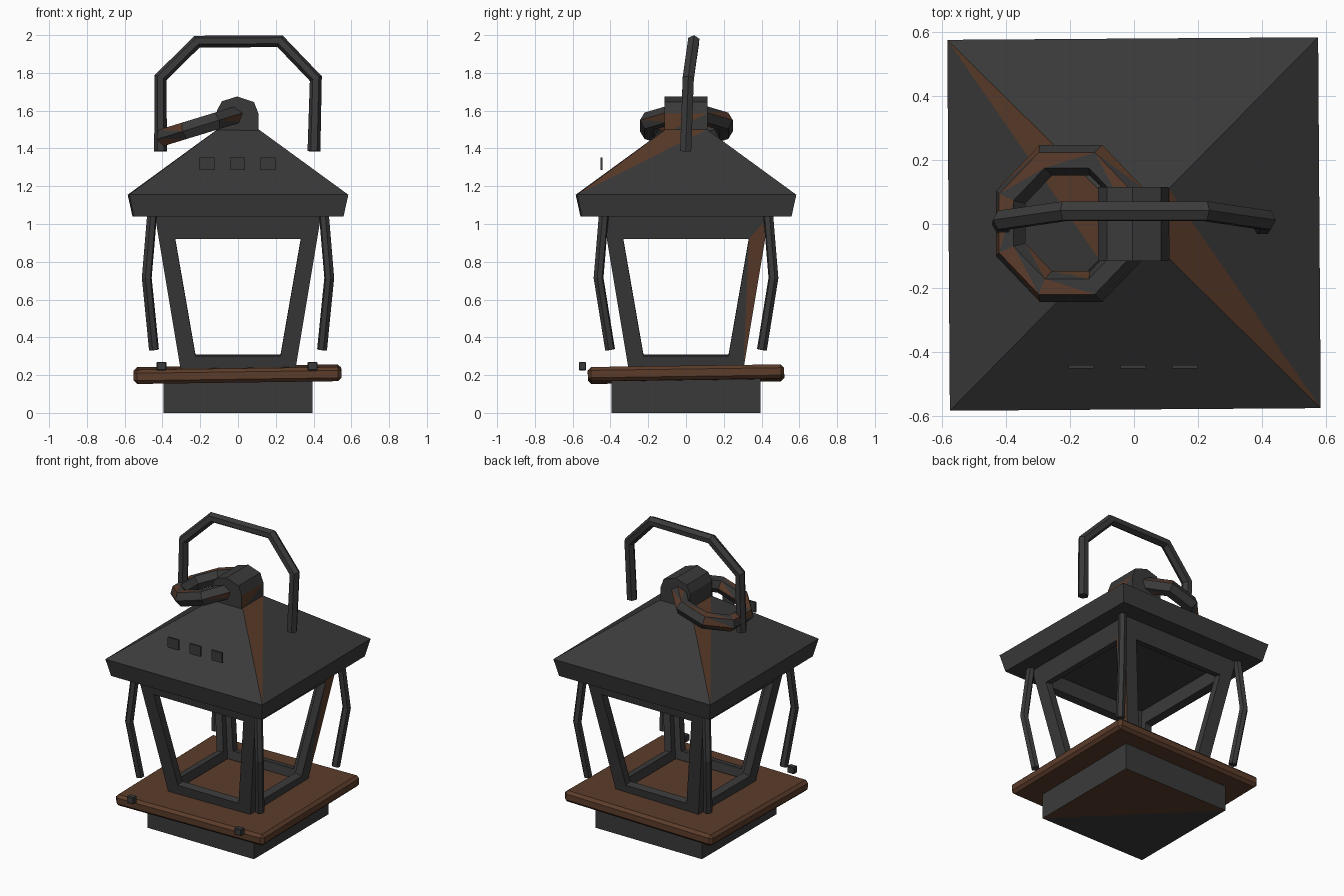
import bpy, bmesh, random
from math import radians
from mathutils import Matrix, Vector

cube = bpy.data.objects.get("Cube")
if cube:
    bpy.data.objects.remove(cube, do_unlink=True)


def material(name, rgb):
    m = bpy.data.materials.new(name)
    m.use_nodes = True
    m.diffuse_color = (*rgb, 1)
    m.node_tree.nodes["Principled BSDF"].inputs["Base Color"].default_value = (*rgb, 1)
    return m


IRON = material("dark_iron", (0.042, 0.042, 0.042))
RUST = material("brown_rust", (0.105, 0.045, 0.023))


def finish(name, bm, mats=(IRON, RUST)):
    me = bpy.data.meshes.new(name)
    bm.to_mesh(me)
    bm.free()
    for m in mats:
        me.materials.append(m)
    ob = bpy.data.objects.new(name, me)
    bpy.context.collection.objects.link(ob)
    return ob


def loft(rings):
    """Closed solid through rings of points."""
    bm = bmesh.new()
    loops = [[bm.verts.new(p) for p in r] for r in rings]
    n = len(loops[0])
    for a, b in zip(loops, loops[1:]):
        for i in range(n):
            j = (i + 1) % n
            bm.faces.new((a[i], a[j], b[j], b[i]))
    bm.faces.new(loops[0])
    bm.faces.new(loops[-1])
    bmesh.ops.recalc_face_normals(bm, faces=bm.faces)
    return bm


def square(h, z):
    return [(-h, -h, z), (h, -h, z), (h, h, z), (-h, h, z)]


def stain(bm, p, q, r):
    """Split a quad from p to r and colour the triangle p, q, r brown."""
    vs = [min(bm.verts, key=lambda v: (v.co - Vector(c)).length) for c in (p, q, r)]
    bmesh.ops.connect_verts(bm, verts=[vs[0], vs[2]])
    for f in bm.faces:
        if set(f.verts) == set(vs):
            f.material_index = 1


def box(name, size, loc, bevel=0, rot=(0, 0, 0), mats=(IRON,)):
    bm = bmesh.new()
    bmesh.ops.create_cube(bm, size=1)
    bmesh.ops.scale(bm, vec=size, verts=bm.verts)
    if bevel:
        bmesh.ops.bevel(bm, geom=bm.edges[:], offset=bevel, segments=1, affect='EDGES')
    ob = finish(name, bm, mats)
    ob.location = loc
    ob.rotation_euler = [radians(a) for a in rot]
    return ob


def tube(name, points, radius):
    cu = bpy.data.curves.new(name, 'CURVE')
    cu.dimensions = '3D'
    cu.bevel_depth = radius
    cu.bevel_resolution = 1
    cu.use_fill_caps = True
    sp = cu.splines.new('POLY')
    sp.points.add(len(points) - 1)
    for pt, co in zip(sp.points, points):
        pt.co = (*co, 1)
    sp.use_smooth = False
    cu.materials.append(IRON)
    ob = bpy.data.objects.new(name, cu)
    bpy.context.collection.objects.link(ob)


# Base block with half of its underside rusty
bm = loft([square(0.395, 0), square(0.395, 0.18)])
stain(bm, (0.4, -0.4, 0), (0.4, 0.4, 0), (-0.4, 0.4, 0))
finish("base_block", bm)

# Slightly tilted tray and its two front pegs
box("tray", (1.10, 1.04, 0.075), (-0.003, 0, 0.205), 0.018, (0.8, -0.8, 0), (RUST,))
for side, x in (("right", -0.405), ("left", 0.395)):
    box("tray_peg_" + side, (0.052, 0.038, 0.045), (x, -0.548, 0.247), 0.004)

# Tapered cage: four mitred window frames made into one shell
LOW, HIGH = (0.305, 0.235), (0.44, 1.045)
OPEN_LOW, OPEN_HIGH = (0.225, 0.30), (0.333, 0.92)


def depth(z):
    t = (z - LOW[1]) / (HIGH[1] - LOW[1])
    return LOW[0] + t * (HIGH[0] - LOW[0])


bm = bmesh.new()
for k in range(4):
    turn = Matrix.Rotation(radians(90 * k), 3, 'Z')

    def corners(low, high):
        spots = ((-low[0], low[1]), (low[0], low[1]), (high[0], high[1]), (-high[0], high[1]))
        return [bm.verts.new(turn @ Vector((x, -depth(z), z))) for x, z in spots]

    outer, inner = corners(LOW, HIGH), corners(OPEN_LOW, OPEN_HIGH)
    for i in range(4):
        j = (i + 1) % 4
        bm.faces.new((outer[i], outer[j], inner[j], inner[i]))
bmesh.ops.remove_doubles(bm, verts=bm.verts, dist=0.001)
top_in = (depth(OPEN_HIGH[1]), OPEN_HIGH[0], OPEN_HIGH[1])
stain(bm, top_in, (HIGH[0], HIGH[0], HIGH[1]), (LOW[0], LOW[0], LOW[1]))
cage = finish("cage_frame", bm)
sol = cage.modifiers.new("thickness", 'SOLIDIFY')
sol.thickness = 0.05
sol.offset = -1
sol.use_even_offset = True
sol.material_offset = -1

# Bent guard bars at the four corners
for sx, nx in ((-1, "right"), (1, "left")):
    for sy, ny in ((-1, "front"), (1, "back")):
        path = [(0.455, 0.435, 1.05), (0.483, 0.463, 0.715), (0.445, 0.402, 0.335)]
        tube(f"guard_bar_{ny}_{nx}", [(sx * x, sy * y, z) for x, y, z in path], 0.027)

# Roof: rim band and pyramid with two rust streaks
bm = loft([square(0.555, 1.04), square(0.58, 1.155), square(0.11, 1.5)])
for s in (1, -1):
    stain(bm, (s * 0.58, -s * 0.58, 1.155), (s * 0.11, -s * 0.11, 1.5), (s * 0.11, s * 0.11, 1.5))
roof = finish("roof", bm)
roof.rotation_euler.z = radians(0.4)

# Vent plates floating before the roof
for i in range(3):
    box(f"vent_plate_{i + 1}", (0.08, 0.011, 0.068), (-0.165 + 0.162 * i, -0.447, 1.319))

# Rounded cap on top of the roof
arch = [(-0.112, 1.48), (0.108, 1.48), (0.108, 1.585), (0.085, 1.645),
        (-0.005, 1.675), (-0.085, 1.65), (-0.112, 1.6)]
bm = loft([[(x, y, z) for x, z in arch] for y in (-0.115, 0.115)])
stain(bm, (0.108, -0.115, 1.48), (0.108, -0.115, 1.585), (0.108, 0.115, 1.585))
finish("roof_cap", bm)

# Eight-sided ring hanging through the cap
bpy.ops.mesh.primitive_torus_add(major_segments=8, minor_segments=6,
                                 major_radius=0.214, minor_radius=0.052)
ring = bpy.context.object
ring.name = "loose_ring"
ring.data.materials.append(IRON)
ring.data.materials.append(RUST)
bm = bmesh.new()
bm.from_mesh(ring.data)
bmesh.ops.rotate(bm, matrix=Matrix.Rotation(radians(22.5), 3, 'Z'), verts=bm.verts)
bmesh.ops.triangulate(bm, faces=bm.faces[:])
random.seed(4)
for f in bm.faces:
    f.smooth = False
    f.material_index = int(random.random() < 0.2)
bm.to_mesh(ring.data)
bm.free()
ring.location = (-0.197, 0.002, 1.52)
ring.rotation_euler = (0, radians(-17), 0)

# Carrying handle, leaning back a little
tube("handle", [(-0.41, -0.002, 1.385), (-0.41, 0.012, 1.775), (-0.217, 0.04, 1.965),
                (0.222, 0.04, 1.968), (0.412, 0.012, 1.77), (0.402, -0.002, 1.385)], 0.034)
